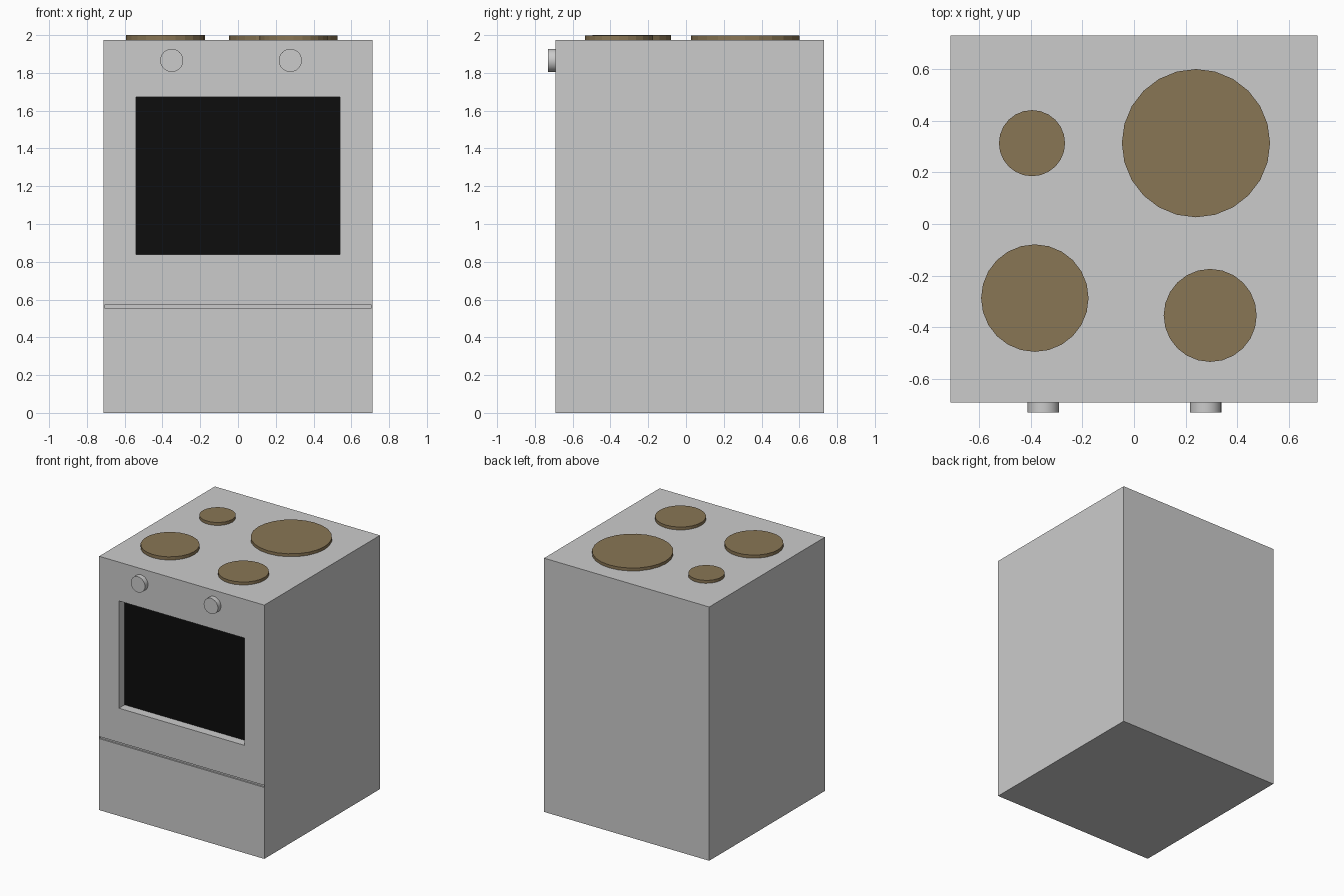
import bpy, math

if "Cube" in bpy.data.objects:
    bpy.data.objects.remove(bpy.data.objects["Cube"])


def material(name, colour):
    m = bpy.data.materials.new(name)
    m.diffuse_color = (*colour, 1)
    m.use_nodes = True
    m.node_tree.nodes["Principled BSDF"].inputs["Base Color"].default_value = m.diffuse_color
    return m


brown = material("burner_brown", (0.25, 0.18, 0.09))
black = material("window_black", (0.004, 0.004, 0.004))


def box(name, lo, hi, mat=None):
    bpy.ops.mesh.primitive_cube_add(size=1, location=[(a + b) / 2 for a, b in zip(lo, hi)])
    ob = bpy.context.object
    ob.name = name
    ob.scale = [b - a for a, b in zip(lo, hi)]
    bpy.ops.object.transform_apply(location=False, rotation=False, scale=True)
    if mat:
        ob.data.materials.append(mat)
    return ob


def disc(name, centre, radius, depth, sides, rot=(0, 0, 0), mat=None):
    bpy.ops.mesh.primitive_cylinder_add(vertices=sides, radius=radius, depth=depth,
                                        location=centre, rotation=rot)
    ob = bpy.context.object
    ob.name = name
    if mat:
        ob.data.materials.append(mat)
    return ob


def cut(target, cutter):
    cutter.hide_render = True
    mod = target.modifiers.new("cut", 'BOOLEAN')
    mod.operation = 'DIFFERENCE'
    mod.solver = 'EXACT'
    mod.object = cutter
    bpy.context.view_layer.objects.active = target
    bpy.ops.object.modifier_apply(modifier=mod.name)
    bpy.data.objects.remove(cutter)


W, FRONT, BACK, TOP = 0.711, -0.692, 0.73, 1.975

# Body with a recessed oven window and a thin seam above the drawer
body = box("oven_body", (-W, FRONT, 0), (W, BACK, TOP))
cut(body, box("window_cutter", (-0.541, FRONT - 0.1, 0.838), (0.541, FRONT + 0.073, 1.673)))
cut(body, box("seam_cutter", (-W + 0.003, FRONT - 0.1, 0.556), (W - 0.003, FRONT + 0.012, 0.572)))

# Dark glass at the back of the recess
box("oven_window", (-0.541, FRONT + 0.07, 0.838), (0.541, FRONT + 0.075, 1.673), black)

# Hob burners: x, y, radius, top height
burners = {
    "burner_back_right": (0.24, 0.313, 0.287, 1.998),
    "burner_back_left": (-0.395, 0.313, 0.128, 1.998),
    "burner_front_left": (-0.384, -0.287, 0.208, 2.0),
    "burner_front_right": (0.295, -0.354, 0.18, 1.998),
}
for name, (x, y, r, top) in burners.items():
    disc(name, (x, y, top - 0.02), r, 0.04, 24, mat=brown)

# Control knobs
for name, x in (("left_knob", -0.351), ("right_knob", 0.277)):
    disc(name, (x, -0.705, 1.866), 0.061, 0.05, 32, (math.pi / 2, 0, 0))
    bpy.ops.object.shade_smooth_by_angle(angle=math.radians(30))
